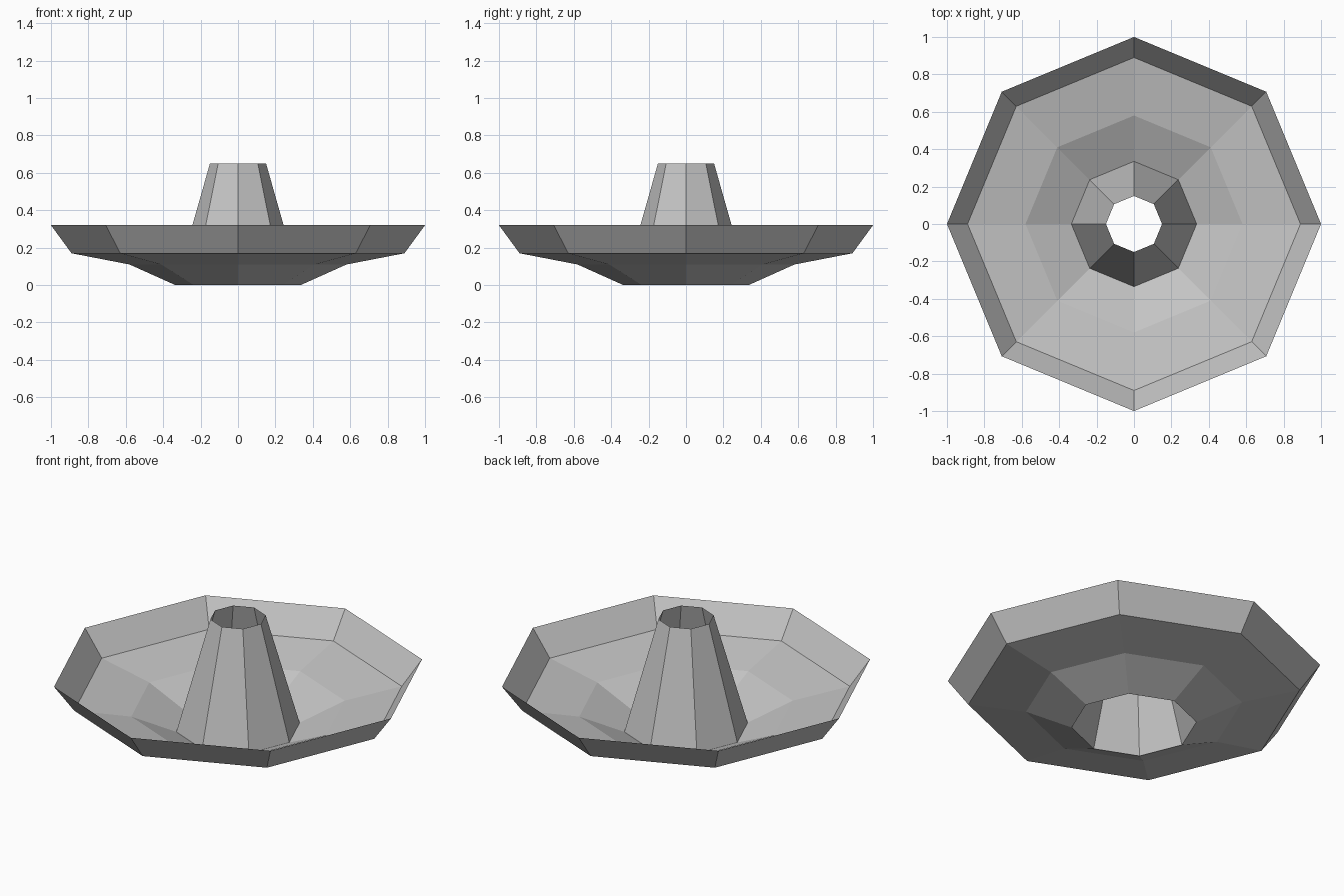
import bpy
import bmesh
from math import cos, sin, tau

cube = bpy.data.objects.get("Cube")
if cube:
    bpy.data.objects.remove(cube, do_unlink=True)

SIDES = 8


def flat_material(name, rgb):
    mat = bpy.data.materials.new(name)
    mat.use_nodes = True
    mat.diffuse_color = (*rgb, 1)
    mat.node_tree.nodes["Principled BSDF"].inputs["Base Color"].default_value = (*rgb, 1)
    return mat


def revolve(name, profile, mat):
    """Turn an open (radius, height) profile, listed from the axis outward."""
    bm = bmesh.new()
    rings = [[bm.verts.new((r * cos(tau * i / SIDES), r * sin(tau * i / SIDES), z))
              for i in range(SIDES)] for r, z in profile]
    for inner, outer in zip(rings, rings[1:]):
        for i in range(SIDES):
            j = (i + 1) % SIDES
            bm.faces.new((inner[i], outer[i], outer[j], inner[j]))
    mesh = bpy.data.meshes.new(name)
    bm.to_mesh(mesh)
    bm.free()
    mesh.materials.append(mat)
    obj = bpy.data.objects.new(name, mesh)
    bpy.context.collection.objects.link(obj)
    return obj


grey = flat_material("light grey", (0.55, 0.55, 0.55))

# One thin sheet: open hollow centre cone, sloping dish floor and flared rim
revolve("ring_pan", [(0.15, 0.65), (0.335, 0), (0.58, 0.11), (0.89, 0.17), (1, 0.32)], grey)
